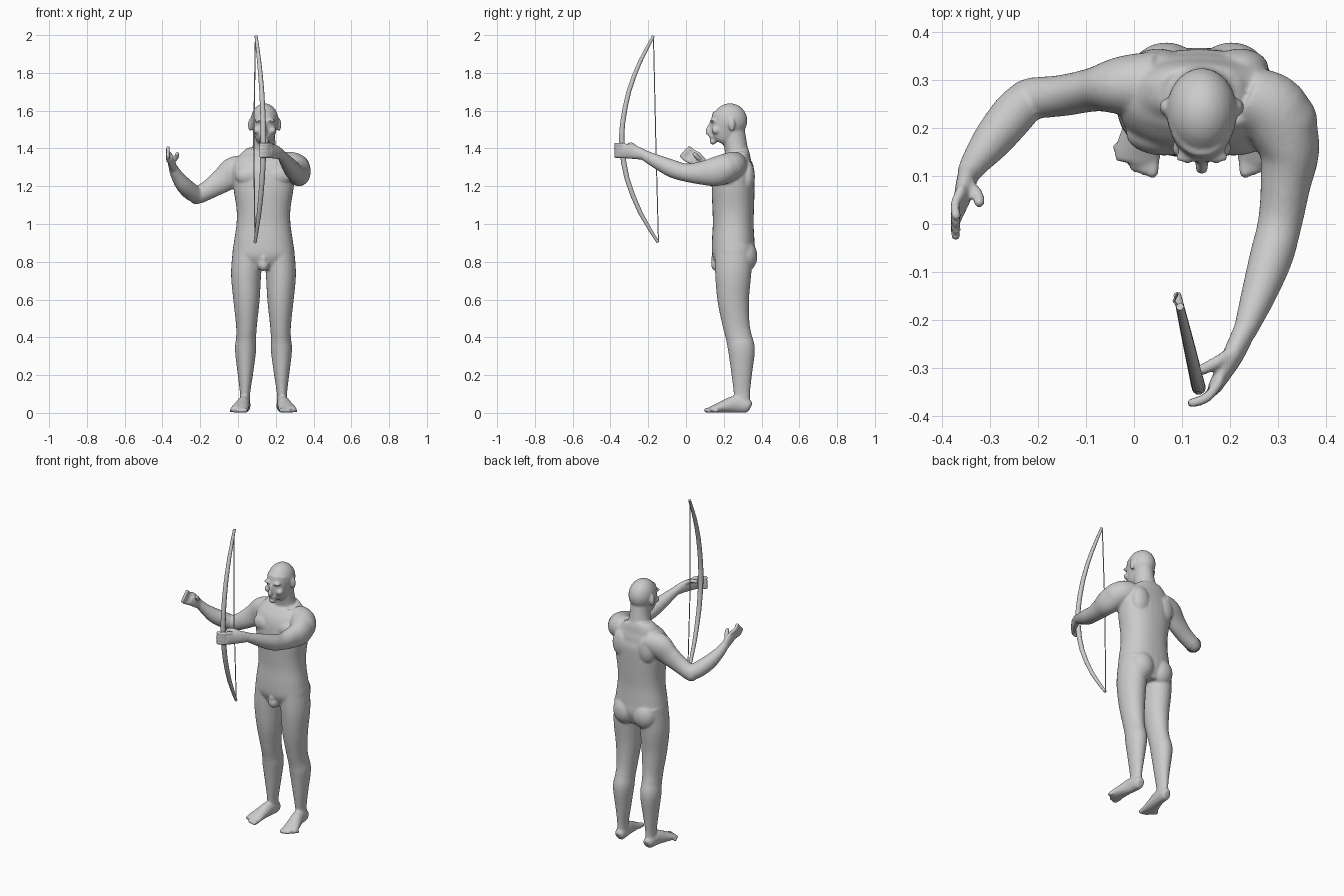
import bpy, bmesh, math
from mathutils import Vector, Matrix

CX = 0.135  # body centre line


def catmull(rows, n):
    """Smoothly interpolate rows of numbers."""
    rows = [Vector(r) for r in rows]
    out = []
    for i in range(len(rows) - 1):
        p0, p1 = rows[max(i - 1, 0)], rows[i]
        p2, p3 = rows[i + 1], rows[min(i + 2, len(rows) - 1)]
        for k in range(n):
            t = k / n
            out.append(0.5 * (2 * p1 + (p2 - p0) * t + (2 * p0 - 5 * p1 + 4 * p2 - p3) * t * t
                              + (3 * p1 - p0 - 3 * p2 + p3) * t ** 3))
    return out + [rows[-1]]


def loft(bm, rows, ref=(1, 0, 0), sides=24, n=5, power=2.0):
    """Skin elliptical rings (x, y, z, radius_a, radius_b) along a path."""
    rows = catmull(rows, n)
    pts = [Vector(r[:3]) for r in rows]
    rings = []
    for i, r in enumerate(rows):
        t = (pts[min(i + 1, len(pts) - 1)] - pts[max(i - 1, 0)]).normalized()
        u = Vector(ref)
        u = (u - t * u.dot(t)).normalized()
        v = t.cross(u)
        ring = []
        for k in range(sides):
            c, s = math.cos(2 * math.pi * k / sides), math.sin(2 * math.pi * k / sides)
            c = math.copysign(abs(c) ** (2 / power), c)
            s = math.copysign(abs(s) ** (2 / power), s)
            ring.append(bm.verts.new(pts[i] + u * c * r[3] + v * s * r[4]))
        rings.append(ring)
    for a, b in zip(rings, rings[1:]):
        for k in range(sides):
            j = (k + 1) % sides
            bm.faces.new((a[k], a[j], b[j], b[k]))
    bm.faces.new(rings[0][::-1])
    bm.faces.new(rings[-1])


def blob(bm, c, r):
    m = Matrix.Translation(c) @ Matrix.Diagonal((*r, 1))
    bmesh.ops.create_uvsphere(bm, u_segments=24, v_segments=14, radius=1, matrix=m)


def digit(bm, pts, r):
    loft(bm, [(*p, r, r) for p in pts], sides=12, n=3)
    blob(bm, pts[-1], (r, r, r))


def flip(p, side):
    return p if side < 0 else (2 * CX - p[0], *p[1:])


def finish(bm, name):
    bmesh.ops.recalc_face_normals(bm, faces=bm.faces[:])
    me = bpy.data.meshes.new(name)
    bm.to_mesh(me)
    bm.free()
    ob = bpy.data.objects.new(name, me)
    bpy.context.collection.objects.link(ob)
    bpy.ops.object.select_all(action='DESELECT')
    ob.select_set(True)
    bpy.context.view_layer.objects.active = ob
    return ob


bm = bmesh.new()

# torso and neck
loft(bm, [(CX, .255, .76, .12, .08), (CX, .253, .83, .162, .112), (CX, .25, .90, .157, .113),
          (CX, .25, 1.0, .143, .108), (CX, .25, 1.08, .143, .11), (CX, .25, 1.18, .158, .113),
          (CX, .255, 1.27, .168, .108), (CX, .268, 1.33, .155, .085), (CX, .275, 1.365, .12, .065),
          (.138, .272, 1.39, .085, .057)], power=2.3, sides=32)
loft(bm, [(CX, .275, 1.33, .085, .07), (.138, .267, 1.39, .066, .062), (.14, .258, 1.44, .058, .062),
          (.14, .25, 1.50, .056, .06)])

# head, jaw and facial features
blob(bm, (.141, .233, 1.547), (.074, .092, .092))
loft(bm, [(.141, .185, 1.428, .026, .045), (.141, .192, 1.445, .045, .06), (.141, .203, 1.48, .058, .075),
          (.141, .218, 1.53, .069, .088), (.141, .23, 1.57, .07, .092)])
blob(bm, (.141, .143, 1.437), (.022, .018, .017))
blob(bm, (.141, .138, 1.462), (.024, .016, .010))
loft(bm, [(.141, .136, 1.54, .008, .01), (.141, .124, 1.51, .009, .014), (.141, .117, 1.487, .014, .015),
          (.141, .128, 1.478, .013, .013)], sides=12)
for s in (-1, 1):
    blob(bm, (.141 + s * .03, .141, 1.548), (.026, .016, .009))
    blob(bm, (.141 + s * .04, .158, 1.495), (.022, .022, .02))
    blob(bm, (.141 + s * .077, .243, 1.525), (.011, .017, .034))

# chest, back, buttocks and groin
for s in (-1, 1):
    blob(bm, (CX + s * .072, .188, 1.255), (.08, .046, .055))
    blob(bm, (CX + s * .085, .325, 1.25), (.06, .04, .085))
    blob(bm, (CX + s * .068, .312, .83), (.075, .066, .085))
blob(bm, (CX, .163, .785), (.03, .03, .035))
blob(bm, (CX, .157, .815), (.018, .024, .035))

# legs and feet
LEG = [(.055, .255, .88, .08, .10), (.043, .25, .74, .08, .096), (.045, .25, .60, .070, .084),
       (.045, .265, .47, .056, .072), (.043, .28, .40, .053, .069), (.04, .294, .33, .056, .071),
       (.039, .295, .20, .040, .054), (.037, .296, .10, .027, .043), (.035, .298, .03, .03, .042)]
FOOT = [(.036, .342, .03, .018, .022), (.036, .325, .036, .030, .036), (.03, .26, .045, .034, .045),
        (.018, .20, .033, .041, .033), (.008, .15, .021, .048, .021), (.005, .127, .016, .046, .015)]
for side in (-1, 1):
    loft(bm, [flip(p, side) for p in LEG])
    loft(bm, [flip(p, side) for p in FOOT])
    blob(bm, flip((.043, .228, .445), side), (.032, .025, .04))
    for k in range(5):
        x, r = .041 - k * .0185, .014 - k * .0012
        tip = .109 + .005 * k + .002 * k * k * (k > 2)
        digit(bm, [flip((x, .15, r + .003), side), flip((x - .003, tip, r), side)], r)

# left arm reaching forward to the bow
loft(bm, [(.23, .27, 1.32, .06, .065), (.29, .235, 1.305, .075, .075), (.322, .16, 1.278, .064, .078),
          (.315, .08, 1.27, .052, .062), (.303, .0, 1.272, .046, .048), (.285, -.07, 1.292, .045, .047),
          (.258, -.15, 1.328, .036, .038), (.23, -.225, 1.366, .024, .027)])
blob(bm, (.31, .21, 1.295), (.072, .075, .075))
loft(bm, [(.233, -.215, 1.364, .024, .026), (.205, -.275, 1.38, .022, .037), (.165, -.345, 1.388, .014, .04)])
for k in range(4):
    z = 1.358 + k * .0205
    digit(bm, [(.18, -.325, z), (.152, -.361, z + .002), (.12, -.372, z + .001)], .0105)
digit(bm, [(.205, -.265, 1.40), (.172, -.287, 1.42), (.142, -.303, 1.418)], .0125)

# right arm bent and raised
loft(bm, [(.05, .29, 1.30, .07, .065), (-.02, .288, 1.278, .062, .078), (-.08, .28, 1.232, .046, .066),
          (-.15, .267, 1.185, .043, .052), (-.215, .262, 1.150, .043, .046)], ref=(0, 1, 0))
loft(bm, [(-.21, .268, 1.148, .04, .04), (-.245, .235, 1.168, .046, .046), (-.29, .18, 1.21, .042, .044),
          (-.325, .135, 1.26, .032, .032), (-.345, .105, 1.30, .024, .026)], ref=(1, 0, 0))
blob(bm, (-.22, .264, 1.148), (.042, .038, .044))
# right hand
loft(bm, [(-.343, .11, 1.292, .022, .026), (-.352, .075, 1.325, .02, .036), (-.362, .04, 1.355, .014, .039)])
for k in range(4):
    d = Vector((-.001, .7, .7)) * (k - 1.5) * .0205
    mid = [Vector(p) + d for p in ((-.358, .055, 1.345), (-.372, .02, 1.362), (-.370, -.004, 1.382))]
    digit(bm, mid, .0105)
digit(bm, [(-.345, .085, 1.335), (-.325, .062, 1.352), (-.322, .045, 1.37)], .012)

# fuse the body into one smooth skin
body = finish(bm, "body")
rm = body.modifiers.new("fuse", 'REMESH')
rm.mode = 'VOXEL'
rm.voxel_size = 0.006
rm.use_smooth_shade = True
sm = body.modifiers.new("soften", 'SMOOTH')
sm.factor = 0.5
sm.iterations = 6
bpy.ops.object.convert(target='MESH')
bpy.ops.object.shade_smooth()

# bow limbs
bm = bmesh.new()
CURVE = [(-.172, 1.995, .008), (-.245, 1.855, .011), (-.303, 1.70, .013), (-.336, 1.53, .014),
         (-.338, 1.40, .015), (-.312, 1.24, .014), (-.242, 1.06, .012), (-.148, .902, .008)]
loft(bm, [(.093 - .23 * (y + .16), y, z, r, r) for y, z, r in CURVE], sides=10, n=2)
finish(bm, "bow")
bpy.ops.object.shade_smooth_by_angle(angle=math.radians(40))

# bow string
bm = bmesh.new()
loft(bm, [(.092, -.172, 1.98, .003, .003), (.083, -.16, 1.45, .003, .003), (.09, -.146, .91, .003, .003)],
     sides=6, n=1)
finish(bm, "bow_string")
